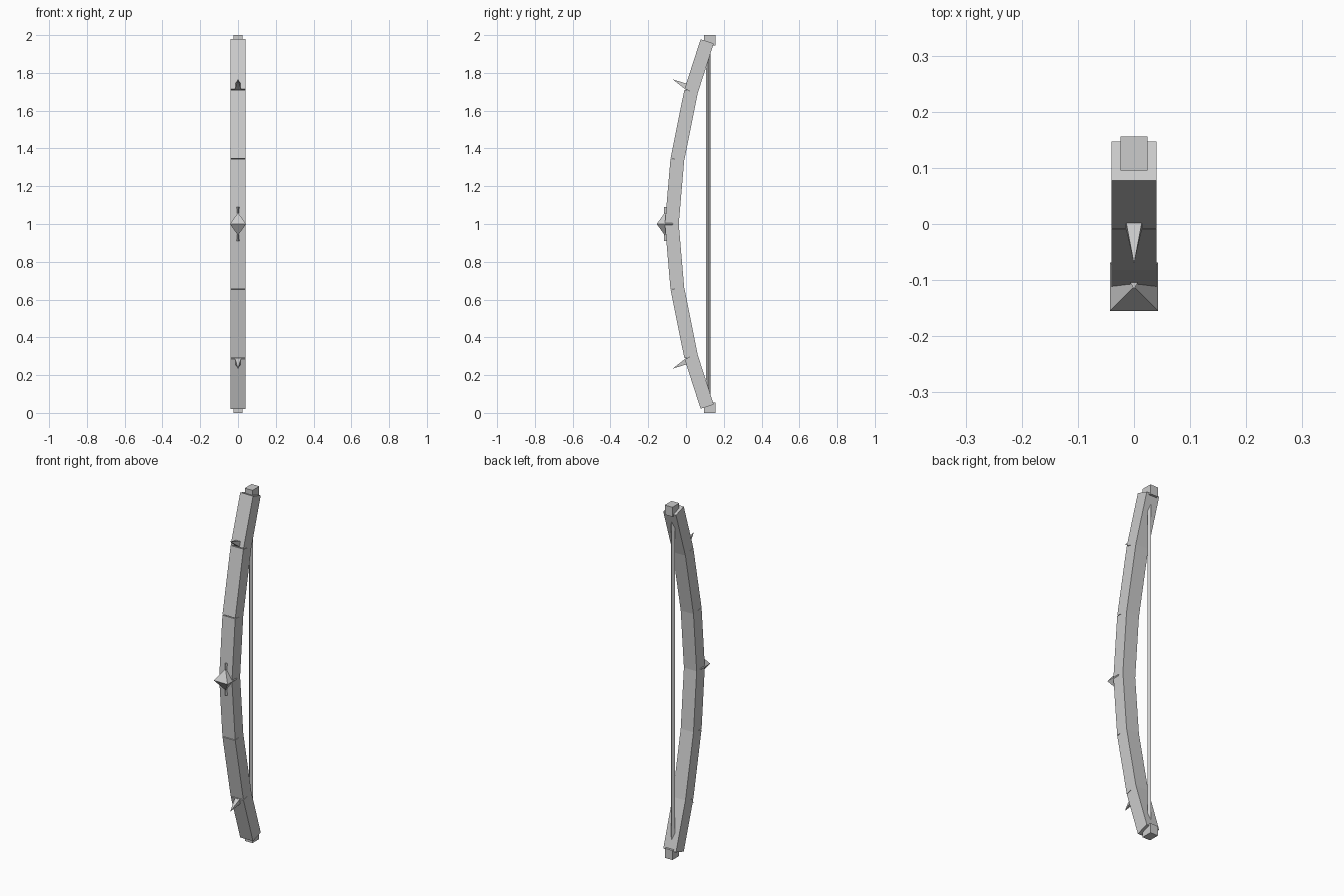
import bpy, math
from mathutils import Vector

if "Cube" in bpy.data.objects:
    bpy.data.objects.remove(bpy.data.objects["Cube"])

grey = bpy.data.materials.new("plain grey")
grey.diffuse_color = (0.6, 0.6, 0.6, 1)
grey.use_nodes = True
grey.node_tree.nodes["Principled BSDF"].inputs["Base Color"].default_value = grey.diffuse_color
MID = 1.0  # height of the grip, plane of symmetry


def finish(name):
    ob = bpy.context.object
    ob.name = name
    ob.data.materials.append(grey)
    return ob


def box(name, centre, size, tilt=0.0):
    bpy.ops.mesh.primitive_cube_add(size=1, location=centre, rotation=(tilt, 0, 0))
    ob = finish(name)
    ob.scale = size
    return ob


def cone(name, base, tip, radius, sides=4, tip_radius=0.0, spin=0.0):
    """Tapered prism from base to tip, both given as (y, z)."""
    a, b = Vector((0, *base)), Vector((0, *tip))
    d = b - a
    bpy.ops.mesh.primitive_cone_add(vertices=sides, radius1=radius, radius2=tip_radius,
                                    depth=d.length, location=(a + b) / 2)
    ob = finish(name)
    for v in ob.data.vertices:  # turn the cross-section about its own axis
        x, y = v.co.x, v.co.y
        v.co.x = x * math.cos(spin) - y * math.sin(spin)
        v.co.y = x * math.sin(spin) + y * math.cos(spin)
    ob.rotation_euler = (math.atan2(-d.y, d.z), 0, 0)
    return ob


# Centre line of one limb as (y, height above the grip)
path = [(-0.075, 0.0), (-0.046, 0.340), (0.027, 0.703), (0.112, 0.967)]

for side, label in ((1, "upper"), (-1, "lower")):
    # Straight limb segments, hinged on the centre line
    for i, ((y0, h0), (y1, h1)) in enumerate(zip(path, path[1:])):
        dy, dh = y1 - y0, h1 - h0
        box(f"{label}_limb_{i + 1}",
            (0, (y0 + y1) / 2, MID + side * (h0 + h1) / 2),
            (0.08, 0.073, math.hypot(dy, dh)), -side * math.atan2(dy, dh))
    # Block holding the string end
    box(f"{label}_nock", (0, 0.1255, MID + side * 0.973), (0.048, 0.061, 0.054))
    # Thorn pointing forward and outward
    cone(f"{label}_thorn", (0.009, MID + side * 0.724), (-0.071, MID + side * 0.766),
         0.0235, spin=math.pi / 4)
    # Half of the faceted gem on the grip
    cone(f"{label}_gem_half", (-0.112, MID), (-0.112, MID + side * 0.06),
         0.061, spin=math.pi / 4)

# Thin three-sided sliver behind the gem
sliver = cone("grip_sliver", (-0.107, MID - 0.09), (-0.107, MID + 0.09),
              0.009, sides=3, tip_radius=0.009, spin=math.pi)

# Bowstring, square section set on its corner
cone("string", (0.1175, 0.04), (0.1175, 1.96), 0.0125, tip_radius=0.0125)
